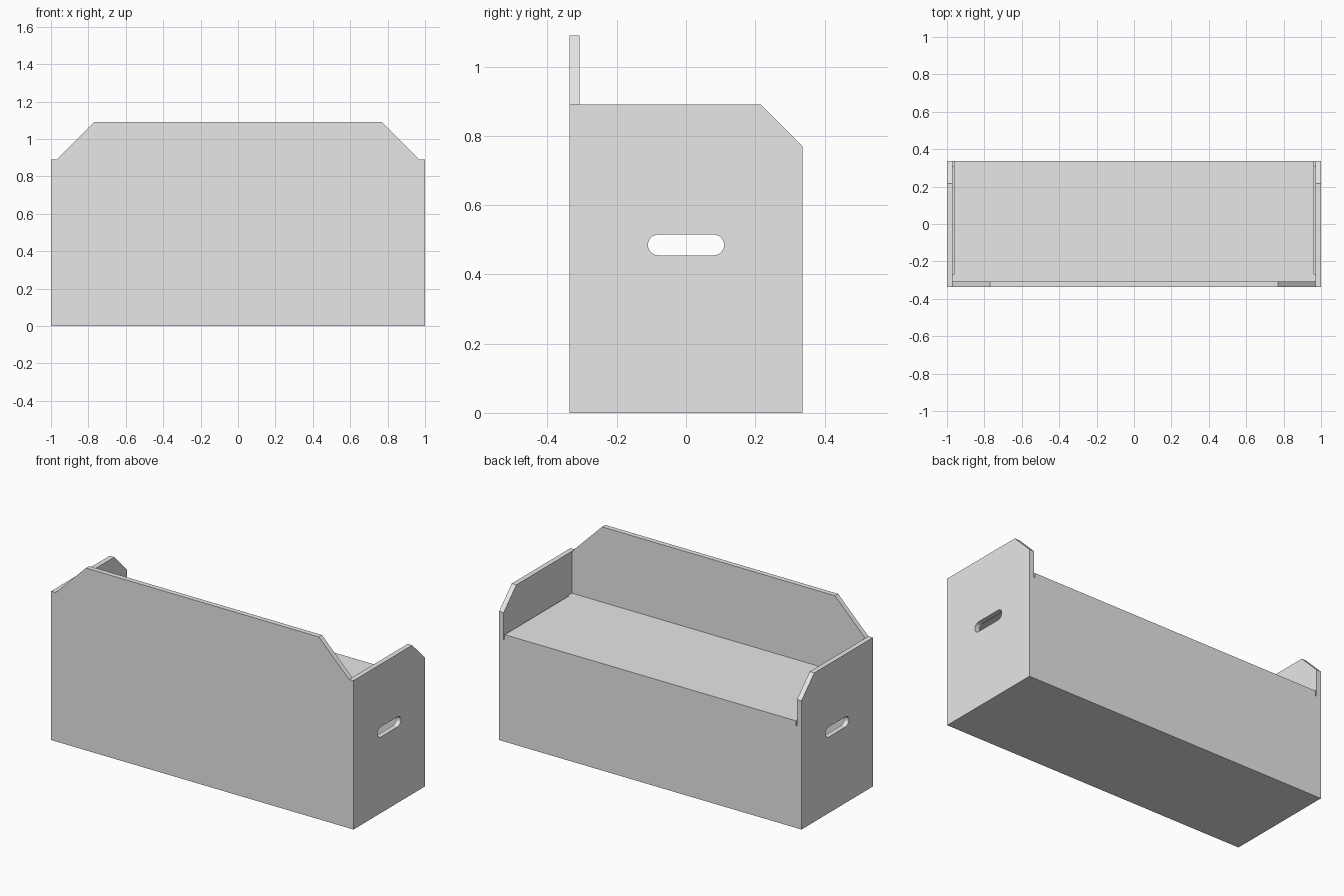
import bpy
import bmesh
import math
from mathutils import Vector

if "Cube" in bpy.data.objects:
    bpy.data.objects.remove(bpy.data.objects["Cube"], do_unlink=True)

# Overall sizes
W, D, T = 1.0, 0.337, 0.03      # half width, half depth, board thickness
SHOULDER, TOP, SEAT = 0.89, 1.09, 0.64
INNER = W - T                   # half width between the ends
FRONT = -D + T                  # inner face of the front board

grey = bpy.data.materials.new("light grey board")
grey.use_nodes = True
grey.diffuse_color = (0.8, 0.8, 0.8, 1)
grey.node_tree.nodes["Principled BSDF"].inputs["Base Color"].default_value = (0.8, 0.8, 0.8, 1)


def board(name, outline, axis, start, thickness):
    """Extrude a flat outline along x, y or z."""
    def place(a, b):
        return {"x": (start, a, b), "y": (a, start, b), "z": (a, b, start)}[axis]
    bm = bmesh.new()
    face = bm.faces.new([bm.verts.new(place(a, b)) for a, b in outline])
    step = Vector([thickness if axis == k else 0 for k in "xyz"])
    new = bmesh.ops.extrude_face_region(bm, geom=[face])["geom"]
    bmesh.ops.translate(bm, vec=step, verts=[v for v in new if isinstance(v, bmesh.types.BMVert)])
    bmesh.ops.recalc_face_normals(bm, faces=bm.faces)
    mesh = bpy.data.meshes.new(name)
    bm.to_mesh(mesh)
    bm.free()
    mesh.materials.append(grey)
    obj = bpy.data.objects.new(name, mesh)
    bpy.context.collection.objects.link(obj)
    return obj


def rect(a0, a1, b0, b1):
    return [(a0, b0), (a1, b0), (a1, b1), (a0, b1)]


# Tall front board with sloped shoulders
half = [(W, 0), (W, SHOULDER), (INNER, SHOULDER), (0.77, TOP)]
board("front_panel", half + [(-x, z) for x, z in reversed(half)], "y", -D, T)

# Rounded slot that cuts the hand holes
R, REACH, SLOT_Z = 0.03, 0.08, 0.485
slot = []
for i in range(26):
    side, k = divmod(i, 13)
    angle = -math.pi / 2 + side * math.pi + k * math.pi / 12
    slot.append(((REACH if side == 0 else -REACH) + R * math.cos(angle),
                 SLOT_Z + R * math.sin(angle)))
cutter = board("hand_hole_cutter", slot, "x", -W - 0.1, 2 * W + 0.2)
cutter.hide_render = True
cutter.hide_viewport = True

# End boards with a clipped back corner and a hand hole
end = [(FRONT, 0), (D, 0), (D, 0.77), (0.217, SHOULDER), (FRONT, SHOULDER)]
for name, x in (("left_end", INNER), ("right_end", -W)):
    cut = board(name, end, "x", x, T).modifiers.new("hand_hole", "BOOLEAN")
    cut.operation = "DIFFERENCE"
    cut.solver = "EXACT"
    cut.object = cutter

# Back board and floor
board("back_panel", rect(-INNER, INNER, 0, SEAT - T), "y", D - T, T)
board("floor", rect(-INNER, INNER, FRONT, D - T), "z", 0, T)

# Fixed hinge strip, and the seat lid with a slim gap at each end
HINGE = -0.27
board("hinge_strip", rect(-INNER, INNER, FRONT, HINGE), "z", SEAT - T, T)
board("seat_lid", rect(-INNER + 0.007, INNER - 0.007, HINGE, D), "z", SEAT - T, T)
